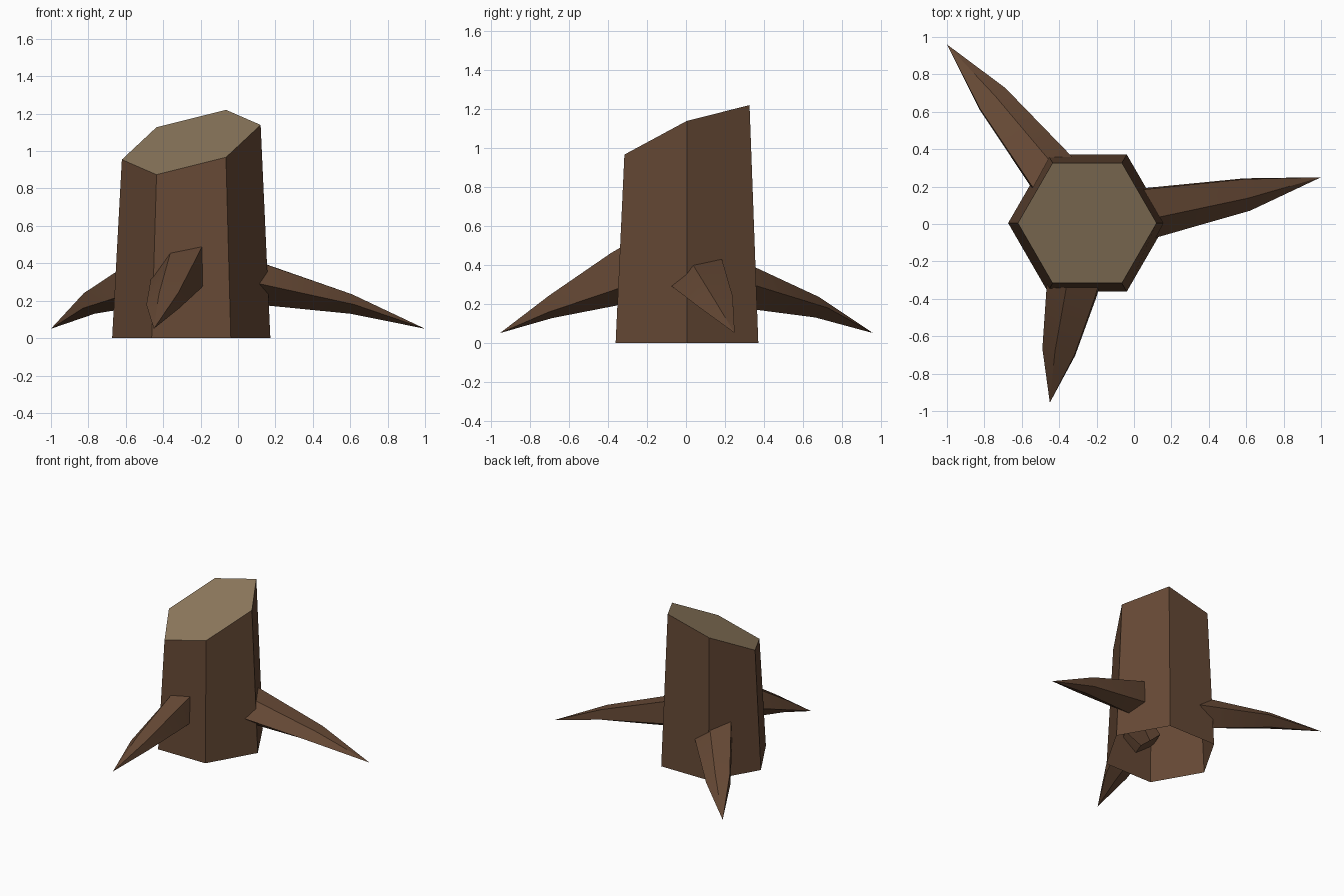
import bpy, bmesh, math
from mathutils import Vector

if "Cube" in bpy.data.objects:
    bpy.data.objects.remove(bpy.data.objects["Cube"])


def material(name, color):
    m = bpy.data.materials.new(name)
    m.diffuse_color = (*color, 1)
    m.use_nodes = True
    m.node_tree.nodes["Principled BSDF"].inputs["Base Color"].default_value = m.diffuse_color
    return m


bark = material("bark brown", (0.13, 0.065, 0.035))
wood = material("cut wood tan", (0.28, 0.20, 0.115))


def finish(bm, name, mats):
    mesh = bpy.data.meshes.new(name)
    bm.to_mesh(mesh)
    bm.free()
    for m in mats:
        mesh.materials.append(m)
    ob = bpy.data.objects.new(name, mesh)
    bpy.context.collection.objects.link(ob)
    return ob


def bridge(bm, a, b):
    n = len(a)
    for i in range(n):
        j = (i + 1) % n
        bm.faces.new((a[i], a[j], b[j], b[i]))


# Trunk: tapered hexagon, open underneath, with a slanted cut on top
CX, CY = -0.25, 0.005
bm = bmesh.new()
low, high = [], []
for i in range(6):
    c, s = math.cos(i * math.pi / 3), math.sin(i * math.pi / 3)
    low.append(bm.verts.new((CX + 0.423 * c, CY + 0.423 * s, 0)))
    x, y = 0.371 * c, 0.371 * s
    high.append(bm.verts.new((CX + x, CY + y, 1.047 + 0.25 * x + 0.395 * y)))
bridge(bm, low, high)
bm.faces.new(high).material_index = 1
finish(bm, "trunk", [bark, wood])

# Five-sided root section: sideways, upward
SECTION = [(-1, -0.1), (-0.25, 0.9), (0.9, 1), (0.95, -0.45), (0.1, -1)]


def root(name, base, base_size, mid, mid_size, tip):
    base, mid, tip = Vector(base), Vector(mid), Vector(tip)
    along = (mid - base).normalized()
    side = Vector((-along.y, along.x, 0)).normalized()
    inner = base - along * 0.1
    bm = bmesh.new()
    rings = []
    for center, (w, h) in ((inner, (base_size[0] * 1.05, base_size[1] * 1.1)),
                           (base, base_size), (mid, mid_size)):
        rings.append([bm.verts.new(center + side * (u * w) + Vector((0, 0, v * h)))
                      for u, v in SECTION])
    bridge(bm, rings[1], rings[0])
    bridge(bm, rings[2], rings[1])
    end = bm.verts.new(tip)
    for i in range(5):
        bm.faces.new((rings[2][(i + 1) % 5], rings[2][i], end))
    bmesh.ops.recalc_face_normals(bm, faces=bm.faces[:])
    ob = finish(bm, name, [bark])
    bpy.ops.object.select_all(action='DESELECT')
    ob.select_set(True)
    bpy.context.view_layer.objects.active = ob
    bpy.ops.object.shade_smooth_by_angle(angle=math.radians(30))


# Roots: right, front and back left
root("right_root", (0.10, 0.065, 0.30), (0.138, 0.12),
     (0.605, 0.16, 0.185), (0.09, 0.055), (1.0, 0.25, 0.05))
root("front_root", (-0.33, -0.36, 0.325), (0.14, 0.135),
     (-0.40, -0.685, 0.185), (0.092, 0.058), (-0.45, -0.955, 0.05))
root("back_root", (-0.455, 0.29, 0.30), (0.138, 0.12),
     (-0.76, 0.67, 0.185), (0.092, 0.055), (-1.0, 0.96, 0.05))
